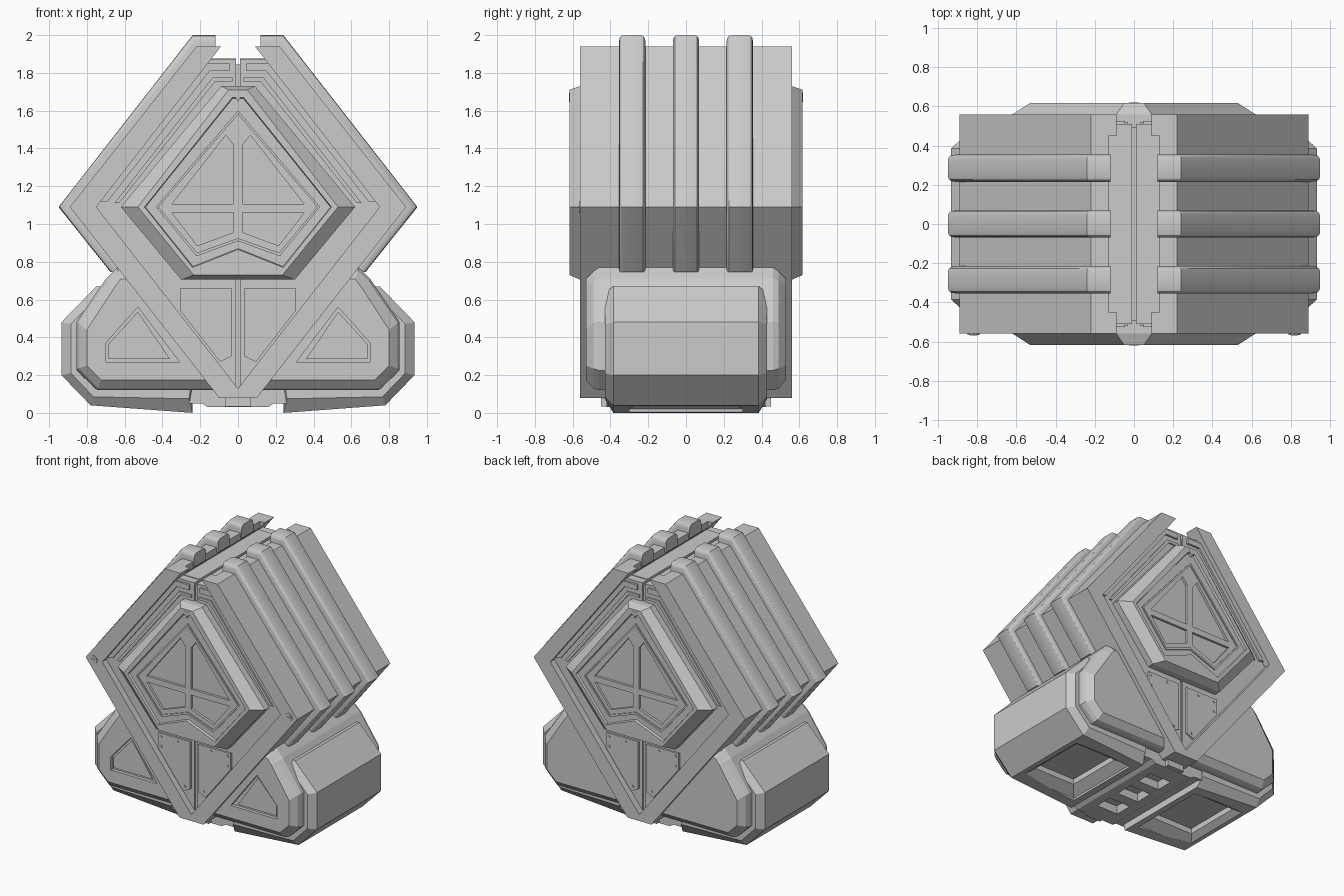
import bpy, bmesh

if "Cube" in bpy.data.objects:
    bpy.data.objects.remove(bpy.data.objects["Cube"])

def loft(name, rings, axis='y', mx=False, my=False):
    """Skin a list of (2D outline, level) rings, optionally mirrored in x and y."""
    bm = bmesh.new()
    for sx in ((1, -1) if mx else (1,)):
        for sy in ((1, -1) if my else (1,)):
            loops = []
            for pts, h in rings:
                loops.append([bm.verts.new((sx * a, sy * h, b) if axis == 'y' else (sx * a, sy * b, h))
                              for a, b in pts])
            n = len(loops[0])
            for p, q in zip(loops, loops[1:]):
                for i in range(n):
                    j = (i + 1) % n
                    bm.faces.new((p[i], p[j], q[j], q[i]))
            bm.faces.new(loops[0])
            bm.faces.new(loops[-1])
    bmesh.ops.recalc_face_normals(bm, faces=bm.faces)
    me = bpy.data.meshes.new(name)
    bm.to_mesh(me)
    bm.free()
    ob = bpy.data.objects.new(name, me)
    bpy.context.collection.objects.link(ob)
    return ob

def prism(name, pts, y0, y1, mx=True, my=False):
    return loft(name, [(pts, y0), (pts, y1)], 'y', mx, my)

def sym(pts):
    """Complete a right-hand outline with its left-hand mirror image."""
    return pts + [(-x, z) for x, z in reversed(pts) if x > 1e-6]

def rect(x0, x1, y0, y1):
    return [(x0, y0), (x1, y0), (x1, y1), (x0, y1)]

def cut(ob, cutter):
    m = ob.modifiers.new("cut", 'BOOLEAN')
    m.operation, m.solver, m.object = 'DIFFERENCE', 'EXACT', cutter
    cutter.hide_render = True
    cutter.hide_viewport = True
    cutter.display_type = 'WIRE'

def bolts(name, spots, r, y0, y1, my):
    for i, (x, z) in enumerate(spots):
        d = r * 0.7
        octo = [(x + r, z), (x + d, z + d), (x, z + r), (x - d, z + d),
                (x - r, z), (x - d, z - d), (x, z - r), (x + d, z - d)]
        prism(f"{name}_{i}", octo, y0, y1, True, my)

# Diamond shell: end frames, and a middle section notched for the top strip
def shell(top):
    return [(.22, 1.94), (.89, 1.09), (.10, .08), (0.0, .08), (0.0, .13), (.75, 1.09), (top, 1.89), (top, 1.94)]
prism("end_frame", shell(.09)[:6] + [(.09, 1.94)], .45, .56, True, True)
prism("middle_shell", shell(.13), -.45, .45)
prism("inner_core", sym([(.15, 1.845), (.76, 1.09), (0, .10)]), -.495, .495, False)
prism("end_panels", [(.01, 1.87), (.165, 1.87), (.77, 1.09), (.01, .13)], -.51, .51)
prism("top_strip", [(.01, 1.85), (.01, 1.875), (.14, 1.875), (.14, 1.85)], -.45, .45)

# Ribs wrapping over each side, long edges rounded
def rib(d):
    return [(.12, 2 - d), (.24 - .45 * d, 2 - d), (.95 - 1.27 * d, 1.09), (.675 - 1.27 * d, .745),
            (.59, .79), (.82, 1.09), (.18, 1.9), (.12, 1.9)]
section = [(.032, .07), (.014, .066), (.004, .057), (0, .044)]
for i, y in enumerate((-.285, 0, .285)):
    rings = [(rib(d), y - w) for d, w in section] + [(rib(d), y + w) for d, w in reversed(section)]
    ob = loft(f"rib_{i}", rings, mx=True)
    bpy.ops.object.select_all(action='DESELECT')
    ob.select_set(True)
    bpy.context.view_layer.objects.active = ob
    bpy.ops.object.shade_smooth_by_angle()

# Raised hood around the recessed end panel, both ends
outer = sym([(.09, 1.73), (.62, 1.09), (.30, .705), (0, .705)])
face = sym([(.05, 1.71), (.53, 1.09), (.235, .73), (0, .73)])
lip = sym([(.03, 1.67), (.495, 1.09), (.24, .77), (0, .865)])
floor = sym([(.028, 1.665), (.49, 1.09), (.238, .775), (0, .87)])
hood = loft("end_hood", [(outer, .48), (outer, .56), (face, .618), (lip, .618), (floor, .60)], my=True)
upper = [(.025, 1.105), (.35, 1.105), (.065, 1.47), (.025, 1.42)]
lower = [(.025, 1.06), (.35, 1.06), (.215, .885), (.025, .955)]
for nm, p in (("upper", upper), ("lower", lower)):
    cut(hood, prism(f"{nm}_pocket_cutter", p, .582, .65, True, True))
prism("hood_marker", [(-.025, 1.695), (.025, 1.695), (0, 1.645)], .59, .62, False, True)
# Slim border rail on the panel
prism("panel_border", [(.0, 1.60), (.435, 1.09), (.22, .83), (0, .91), (0, .925), (.217, .848),
                       (.42, 1.09), (0, 1.58)], .595, .608, True, True)

# Stepped rails between hood and frame
prism("upper_rail", [(.045, 1.85), (.165, 1.85), (.73, 1.12), (.69, 1.12), (.15, 1.81), (.045, 1.81)],
      .50, .525, True, True)
prism("inner_rail", [(.03, 1.775), (.135, 1.775), (.655, 1.11), (.63, 1.11), (.12, 1.755), (.03, 1.755)],
      .50, .52, True, True)

# Bolted plates below the hood, screws on the front corners
prism("lower_plate", [(.035, .66), (.305, .66), (.305, .54), (.095, .27), (.035, .30)], .50, .525, True, True)
bolts("plate_bolt", [(.28, .635), (.14, .635), (.28, .56), (.08, .31)], .009, .52, .531, True)
bolts("frame_screw", [(.82, 1.09)], .03, -.566, -.55, False)
prism("screw_slot", rect(.802, .838, 1.086, 1.094), -.57, -.56)

# Side pods: flanged body with a stepped, chamfered front and back
wide = [(.05, .12), (.745, .12), (.855, .225), (.855, .48), (.70, .71), (.64, .77), (.57, .77)]
mid = [(.08, .13), (.74, .13), (.845, .235), (.845, .475), (.69, .70), (.635, .75), (.55, .75)]
step = [(.12, .175), (.725, .175), (.80, .25), (.80, .44), (.65, .67), (.62, .71), (.53, .71)]
small = [(.13, .20), (.71, .20), (.78, .27), (.78, .42), (.63, .64), (.60, .68), (.51, .68)]
pod = loft("pod_flange", [(small, -.53), (step, -.53), (mid, -.49), (wide, -.46), (wide, .46),
                          (mid, .49), (step, .53), (small, .53)], mx=True)
pocket = [(.31, .27), (.70, .27), (.70, .37), (.53, .56)]
cut(pod, prism("pod_pocket_cutter", pocket, -.6, -.505))
prism("pod_pocket_panel", [(.36, .285), (.685, .285), (.685, .365), (.53, .535)], -.515, -.49)

# Pod outer block with recessed sole
block = [(.24, .0), (.78, .04), (.935, .20), (.935, .48), (.75, .67), (.60, .67), (.24, .2)]
block_end = [(.26, .075), (.765, .085), (.885, .21), (.885, .47), (.725, .635), (.60, .635), (.24, .2)]
outer_block = loft("pod_block", [(block_end, -.43), (block, -.385), (block, .385), (block_end, .43)], mx=True)
cut(outer_block, loft("sole_cutter", [(rect(.29, .77, -.30, .30), -.05), (rect(.29, .77, -.30, .30), .02),
                                      (rect(.36, .70, -.22, .22), .07), (rect(.36, .70, -.22, .22), .11)],
                      'z', True))

# Bridge joining the pods underneath, with small pits
bridge = prism("bottom_bridge", [(-.26, .05), (-.19, .05), (-.16, .03), (.16, .03), (.19, .05),
                                 (.26, .05), (.26, .14), (-.26, .14)], -.42, .42, False)
for i, y in enumerate((-.22, 0, .22)):
    cut(bridge, loft(f"pit_cutter_{i}", [(rect(-.10, .10, y - .075, y + .075), 0),
                                         (rect(-.07, .07, y - .05, y + .05), .09)], 'z'))
prism("bridge_end", rect(-.07, .07, .035, .08), .40, .45, False, True)
